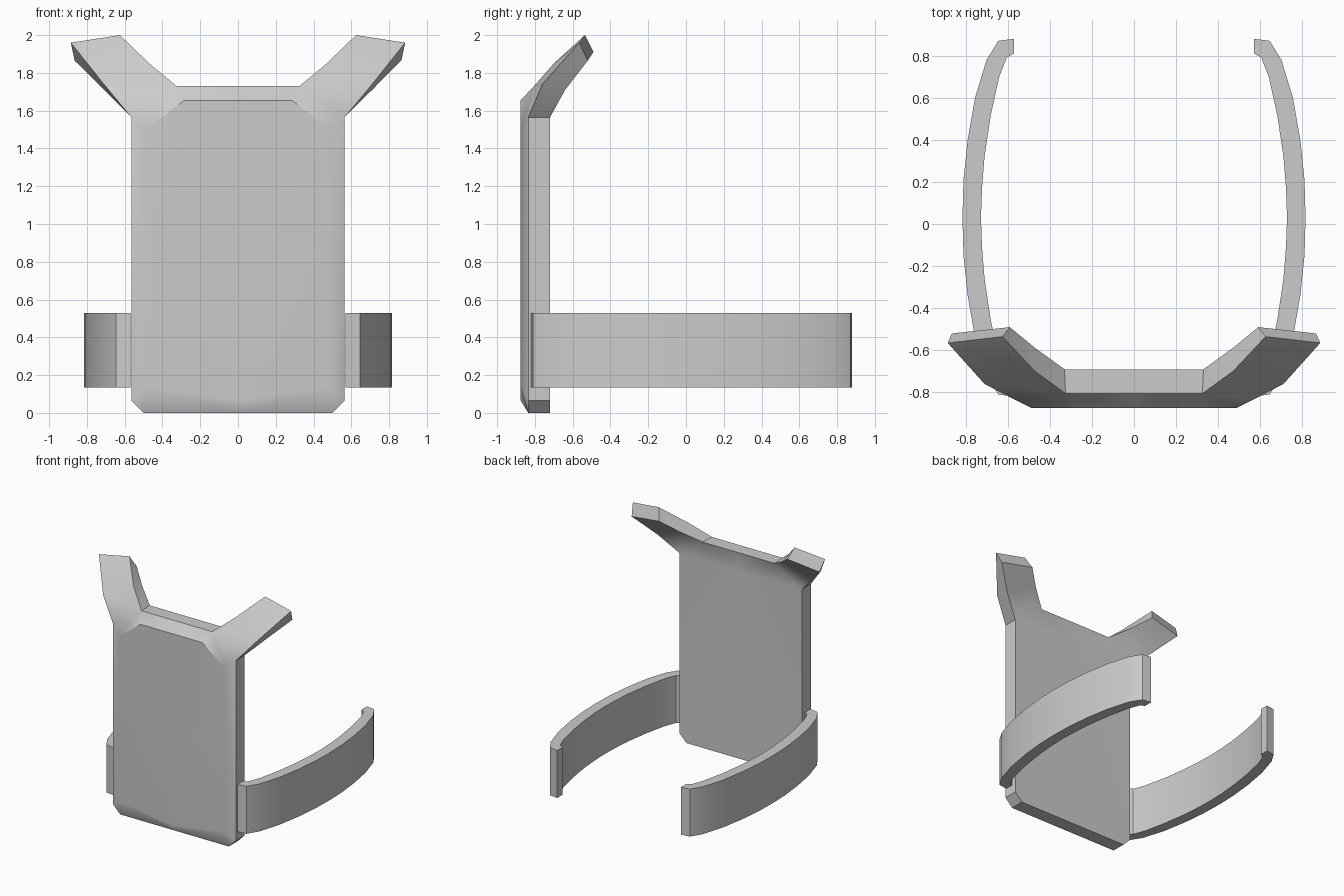
import bpy
import bmesh
from mathutils import Vector

default_cube = bpy.data.objects.get("Cube")
if default_cube:
    bpy.data.objects.remove(default_cube, do_unlink=True)

grey = bpy.data.materials.new("plain grey")
grey.use_nodes = True
colour = (0.6, 0.6, 0.6, 1)
grey.diffuse_color = colour
grey.node_tree.nodes["Principled BSDF"].inputs["Base Color"].default_value = colour

FRONT, EDGE, BACK = -0.875, -0.835, -0.72


def finish(name, bm):
    """Turn a bmesh into a smooth-shaded object with crisp edges."""
    bmesh.ops.recalc_face_normals(bm, faces=bm.faces)
    mesh = bpy.data.meshes.new(name)
    bm.to_mesh(mesh)
    bm.free()
    obj = bpy.data.objects.new(name, mesh)
    bpy.context.collection.objects.link(obj)
    mesh.materials.append(grey)
    bpy.ops.object.select_all(action="DESELECT")
    obj.select_set(True)
    bpy.context.view_layer.objects.active = obj
    bpy.ops.object.shade_smooth_by_angle(angle=0.53)
    weighted = obj.modifiers.new("weighted normals", "WEIGHTED_NORMAL")
    weighted.keep_sharp = True
    return obj


def mirrored(bm):
    """Mirror the +x half across the centre and weld the seam."""
    everything = bm.verts[:] + bm.edges[:] + bm.faces[:]
    bmesh.ops.mirror(bm, geom=everything, axis="X", merge_dist=0.001)
    bmesh.ops.remove_doubles(bm, verts=bm.verts, dist=0.001)


def build_back_plate():
    bm = bmesh.new()

    def v(x, y, z):
        return bm.verts.new((x, y, z))

    def skin(*corners):
        bm.faces.new(corners)

    # Raised front panel
    panel_top_mid = v(0, FRONT, 1.655)
    panel_top = v(0.285, FRONT, 1.655)
    panel_shoulder = v(0.485, FRONT, 1.5)
    panel_low = v(0.485, FRONT, 0.13)
    panel_low_mid = v(0, FRONT, 0.065)
    skin(panel_top_mid, panel_top, panel_shoulder, panel_low, panel_low_mid)

    # Outline at the foot, front edge then back edge
    foot_mid, foot, corner = [
        [v(x, y, z) for y in (EDGE, BACK)]
        for x, z in ((0, 0), (0.5, 0), (0.565, 0.065))]
    rim_mid = [v(0, -0.805, 1.73), v(0, -0.69, 1.73)]

    # Horn sections: front inner, front outer, back outer, back inner
    base = [v(0.325, -0.805, 1.73), v(0.565, EDGE, 1.565),
            v(0.565, BACK, 1.565), v(0.33, -0.69, 1.73)]
    middle = [v(0.47, -0.7, 1.85), v(0.71, -0.76, 1.74),
              v(0.71, -0.64, 1.71), v(0.475, -0.585, 1.82)]
    tip = [v(0.625, -0.535, 2), v(0.885, -0.565, 1.96),
           v(0.865, -0.52, 1.865), v(0.59, -0.49, 1.91)]
    for low, high in ((base, middle), (middle, tip)):
        for i in range(4):
            j = (i + 1) % 4
            skin(low[i], low[j], high[j], high[i])
    skin(*tip)

    # Bevels around the panel
    skin(panel_top_mid, rim_mid[0], base[0], panel_top)
    skin(panel_top, base[0], panel_shoulder)
    skin(panel_shoulder, base[0], base[1])
    skin(panel_shoulder, base[1], corner[0], panel_low)
    skin(panel_low, corner[0], foot[0])
    skin(panel_low, foot[0], foot_mid[0], panel_low_mid)

    # Side, foot and rim thickness
    skin(base[1], base[2], corner[1], corner[0])
    skin(corner[0], corner[1], foot[1], foot[0])
    skin(foot[0], foot[1], foot_mid[1], foot_mid[0])
    skin(rim_mid[0], rim_mid[1], base[3], base[0])

    # Flat back and the leaning strip below the rim
    back_mid = v(0, BACK, 1.565)
    skin(foot_mid[1], foot[1], corner[1], base[2], back_mid)
    skin(back_mid, base[2], base[3], rim_mid[1])

    mirrored(bm)
    return finish("back_plate", bm)


def build_side_band(name, side):
    """Curved strap, symmetric front to back about its middle."""
    middle_y, bottom, height = 0.03, 0.135, 0.395
    outer = [(0.57, 0.85), (0.645, 0.84), (0.7, 0.75), (0.755, 0.57),
             (0.79, 0.37), (0.81, 0.18)]
    inner = [(0.57, 0.78), (0.605, 0.76), (0.64, 0.67), (0.68, 0.49),
             (0.71, 0.29), (0.722, 0.14)]

    def full(half, widest):
        return half + [(widest, 0)] + [(x, -y) for x, y in reversed(half)]

    bm = bmesh.new()
    rows = [[bm.verts.new((side * x, y + middle_y, bottom)) for x, y in path]
            for path in (full(outer, 0.815), full(inner, 0.727))]
    strip = []
    for i in range(len(rows[0]) - 1):
        strip.append(bm.faces.new((rows[0][i], rows[0][i + 1],
                                   rows[1][i + 1], rows[1][i])))
    raised = bmesh.ops.extrude_face_region(bm, geom=strip, use_keep_orig=True)
    top = [g for g in raised["geom"] if isinstance(g, bmesh.types.BMVert)]
    bmesh.ops.translate(bm, verts=top, vec=Vector((0, 0, height)))
    return finish(name, bm)


build_back_plate()
build_side_band("left_side_band", 1)
build_side_band("right_side_band", -1)
